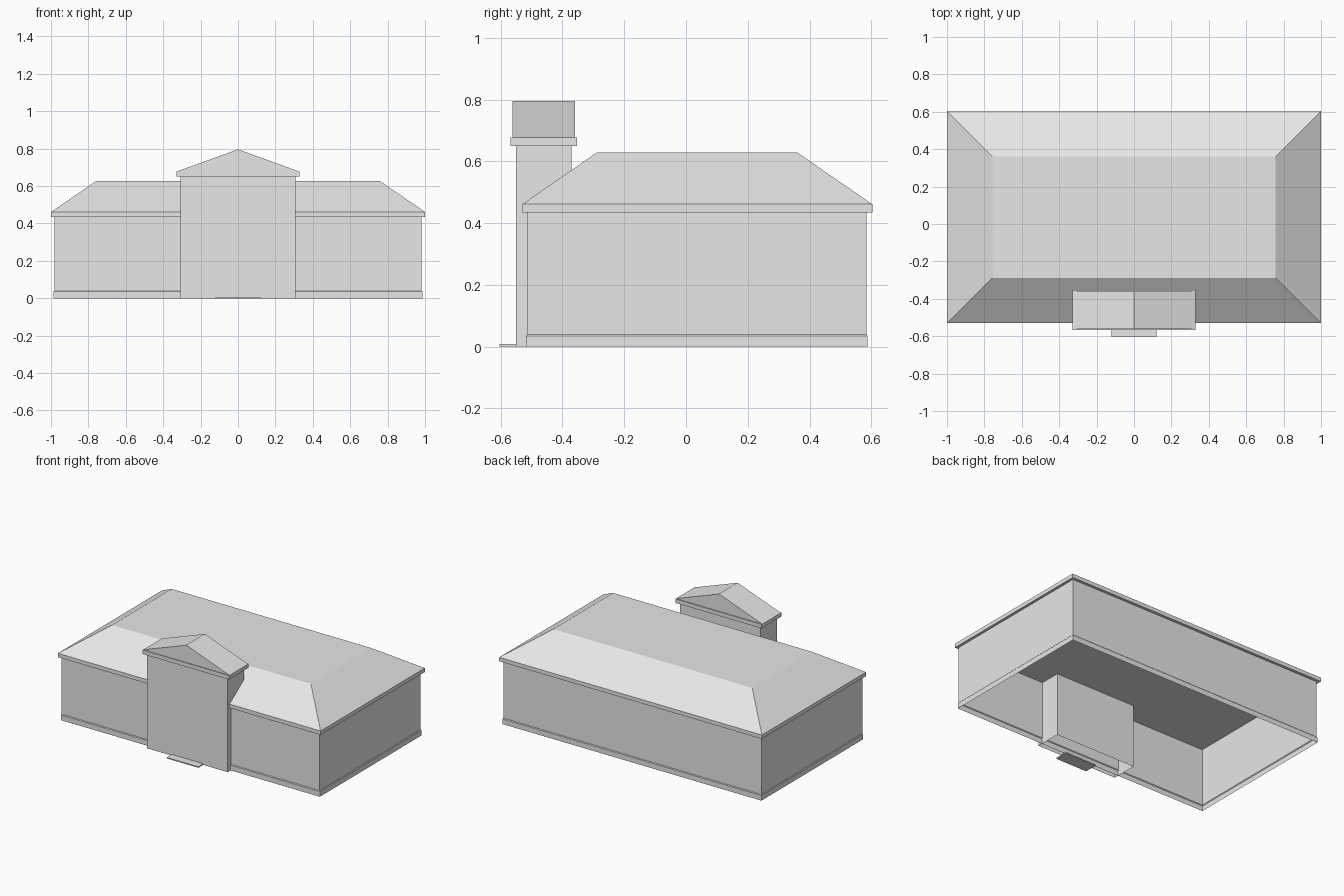
import bpy

cube = bpy.data.objects.get("Cube")
if cube:
    bpy.data.objects.remove(cube, do_unlink=True)

# One plain grey for the whole building
grey = bpy.data.materials.new("plain_grey")
grey.use_nodes = True
colour = (0.8, 0.8, 0.8, 1)
grey.diffuse_color = colour
grey.node_tree.nodes["Principled BSDF"].inputs["Base Color"].default_value = colour


def rect(half_x, y0, y1):
    return (half_x, y0, y1)


def loft(name, levels, closed=True):
    """Stack rectangles (rect, z) into a shell, optionally capped at both ends."""
    verts, faces = [], []
    for (hx, y0, y1), z in levels:
        verts += [(-hx, y0, z), (hx, y0, z), (hx, y1, z), (-hx, y1, z)]
    for a in range(0, len(verts) - 4, 4):
        for i in range(4):
            j = (i + 1) % 4
            faces.append((a + i, a + j, a + 4 + j, a + 4 + i))
    if closed:
        n = len(verts)
        faces += [(3, 2, 1, 0), (n - 4, n - 3, n - 2, n - 1)]
    return add(name, verts, faces)


def add(name, verts, faces):
    mesh = bpy.data.meshes.new(name)
    mesh.from_pydata(verts, [], faces)
    mesh.materials.append(grey)
    obj = bpy.data.objects.new(name, mesh)
    bpy.context.collection.objects.link(obj)
    return obj


# Main walls, open underneath, with a slightly proud base
plinth = rect(0.986, -0.518, 0.588)
wall = rect(0.982, -0.514, 0.584)
loft("main_walls", [(plinth, 0), (plinth, 0.035), (wall, 0.04), (wall, 0.434)], closed=False)

# Main roof: eave band, hipped slopes and flat top
eave = rect(1.0, -0.53, 0.603)
loft("main_roof", [(eave, 0.434), (eave, 0.461), (rect(0.757, -0.289, 0.361), 0.628)])

# Entrance tower, open underneath
tower = rect(0.307, -0.55, -0.371)
loft("entrance_tower_walls", [(tower, 0), (tower, 0.65)], closed=False)

# Tower eave band
band = rect(0.329, -0.568, -0.353)
loft("entrance_tower_eave", [(band, 0.65), (band, 0.677)])

# Gable roof with its ridge running front to back
loft("entrance_tower_gable", [(rect(0.329, -0.562, -0.36), 0.677),
                              (rect(0.0005, -0.562, -0.36), 0.796)])

# Thin doorstep slab
step = rect(0.12, -0.603, -0.51)
loft("doorstep", [(step, 0), (step, 0.008)])
